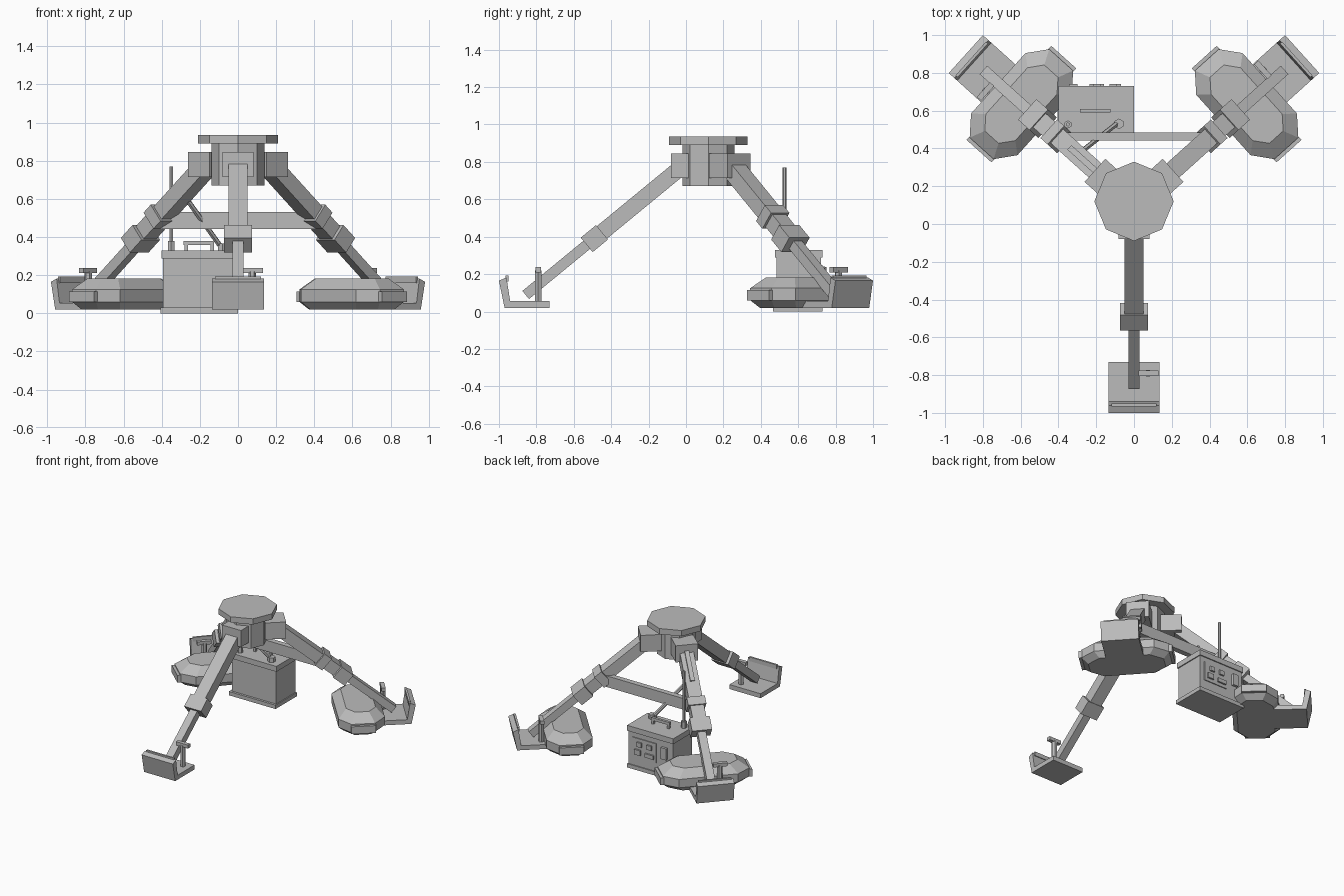
import bpy, bmesh, math
from mathutils import Matrix, Vector

if "Cube" in bpy.data.objects:
    bpy.data.objects.remove(bpy.data.objects["Cube"])

grey = bpy.data.materials.new("plain_grey")
grey.diffuse_color = (0.5, 0.5, 0.5, 1)
grey.use_nodes = True
grey.node_tree.nodes["Principled BSDF"].inputs["Base Color"].default_value = grey.diffuse_color
I = Matrix.Identity(4)


def finish(name, bm, m=I):
    bmesh.ops.transform(bm, matrix=m, verts=bm.verts)
    bmesh.ops.recalc_face_normals(bm, faces=bm.faces)
    me = bpy.data.meshes.new(name)
    bm.to_mesh(me)
    bm.free()
    me.materials.append(grey)
    ob = bpy.data.objects.new(name, me)
    bpy.context.collection.objects.link(ob)
    return ob


def box(name, x, y, z, m=I):
    """Box from (min, max) ranges."""
    bm = bmesh.new()
    bmesh.ops.create_cube(bm, size=1)
    for v in bm.verts:
        v.co = [r[0] + (c + 0.5) * (r[1] - r[0]) for c, r in zip(v.co, (x, y, z))]
    return finish(name, bm, m)


def loft(name, rings, m=I):
    """Skin a stack of rings that share a vertex count, with capped ends."""
    bm = bmesh.new()
    rows = [[bm.verts.new(p) for p in r] for r in rings]
    n = len(rows[0])
    for a, b in zip(rows, rows[1:]):
        for i in range(n):
            bm.faces.new((a[i], a[(i + 1) % n], b[(i + 1) % n], b[i]))
    bm.faces.new(rows[0])
    bm.faces.new(rows[-1])
    return finish(name, bm, m)


def rod(name, p, q, r, sides=8, m=I):
    """Cylinder between two points."""
    p, q = Vector(p), Vector(q)
    bm = bmesh.new()
    bmesh.ops.create_cone(bm, cap_ends=True, segments=sides, radius1=r, radius2=r,
                          depth=(q - p).length)
    rot = Vector((0, 0, 1)).rotation_difference(q - p).to_matrix().to_4x4()
    return finish(name, bm, m @ Matrix.Translation((p + q) / 2) @ rot)


# Octagonal hub and cap
rod("hub", (0, 0.12, 0.67), (0, 0.12, 0.9), 0.14)
rod("hub_cap", (0, 0.12, 0.89), (0, 0.12, 0.935), 0.21)

PITCH = math.radians(39.4)


def leg(side, pivot, angle):
    """One leg with its foot; local x points outward. Returns its frames."""
    m = Matrix.Translation((*pivot, 0)) @ Matrix.Rotation(math.radians(angle), 4, 'Z')
    # tilted frame, origin at the knee collar
    t = m @ Matrix.Translation((0.61, 0, 0.39)) @ Matrix.Rotation(PITCH, 4, 'Y')
    box(side + "_bracket", (0.05, 0.2), (-0.082, 0.082), (0.715, 0.845), m)
    box(side + "_upper_leg", (-0.64, 0), (-0.05, 0.05), (-0.043, 0.043), t)
    box(side + "_knee_collar", (-0.053, 0.053), (-0.073, 0.073), (-0.05, 0.05), t)
    box(side + "_lower_leg", (0, 0.475), (-0.03, 0.03), (-0.028, 0.028), t)
    # foot plate with upturned toe
    prof = [(0.85, 0.02), (1.09, 0.02), (1.12, 0.165), (1.08, 0.182),
            (1.06, 0.055), (0.85, 0.055)]
    loft(side + "_foot", [[(x, y, z) for x, z in prof] for y in (-0.135, 0.135)], m)
    box(side + "_toe_lip", (1.07, 1.085), (-0.12, 0.12), (0.16, 0.192), m)
    # screw post with crossbar
    rod(side + "_foot_screw", (0.91, 0.075, 0.05), (0.91, 0.075, 0.22), 0.02, 6, m)
    box(side + "_screw_handle", (0.895, 0.925), (0.025, 0.13), (0.21, 0.237), m)
    return m, t


leg("front", (0, 0.12), 270)
right = leg("right", (0.058, 0.15), 42)
left = leg("left", (-0.058, 0.15), 138)


def octagon(hx, hy, c, z, cx=0.724):
    pts = [(hx, hy - c), (hx - c * 0.8, hy), (c * 0.8 - hx, hy), (-hx, hy - c),
           (-hx, c - hy), (c * 0.8 - hx, -hy), (hx - c * 0.8, -hy), (hx, c - hy)]
    return [(x + cx, y, z) for x, y in pts]


# Chamfered float pods and brace clamps on the two rear legs
for side, (m, t) in (("right", right), ("left", left)):
    loft(side + "_pod", [octagon(0.13, 0.27, 0.09, 0.02), octagon(0.165, 0.315, 0.1, 0.06),
                         octagon(0.165, 0.315, 0.1, 0.125), octagon(0.105, 0.235, 0.07, 0.182)], m)
    for s in (-1, 1):
        box(side + "_pod_end_plate", (0.635, 0.813), sorted((s * 0.29, s * 0.335)),
            (0.058, 0.115), m)
    box(side + "_brace_clamp", (-0.215, -0.15), (-0.066, 0.066), (-0.055, 0.055), t)

# Crossbar between the rear legs
box("crossbar", (-0.41, 0.41), (0.443, 0.485), (0.443, 0.53))

# Thin rail on top of the left leg
box("leg_rail", (-0.58, -0.34), (-0.016, 0.016), (0.04, 0.055), left[1])

# Equipment case
box("case_base", (-0.405, 0.0), (0.465, 0.73), (0.0, 0.03))
box("case_body", (-0.392, -0.008), (0.483, 0.722), (0.02, 0.3))
box("case_lid", (-0.4, 0.0), (0.475, 0.73), (0.288, 0.33))

# Carry handle
for x in (-0.28, -0.145):
    box("handle_post", (x, x + 0.018), (0.59, 0.61), (0.32, 0.365))
box("handle_grip", (-0.285, -0.125), (0.59, 0.61), (0.358, 0.38))

# Antenna and feed strut
rod("antenna_base", (-0.35, 0.527, 0.32), (-0.35, 0.527, 0.38), 0.021, 6)
rod("antenna", (-0.35, 0.527, 0.36), (-0.35, 0.527, 0.77), 0.011, 6)
rod("strut_socket", (-0.08, 0.53, 0.32), (-0.08, 0.53, 0.365), 0.028, 6)
rod("feed_strut", (-0.08, 0.54, 0.335), (-0.27, 0.39, 0.6), 0.014, 6)

# Control panel on the back of the case
box("control_panel", (-0.25, -0.045), (0.715, 0.729), (0.1, 0.25))
for x0, x1, z0, z1 in ((-0.235, -0.16, 0.125, 0.155), (-0.215, -0.175, 0.19, 0.225),
                       (-0.13, -0.09, 0.19, 0.225), (-0.12, -0.07, 0.125, 0.165)):
    box("panel_button", (x0, x1), (0.72, 0.742), (z0, z1))
box("panel_switch", (-0.345, -0.3), (0.715, 0.742), (0.15, 0.24))
